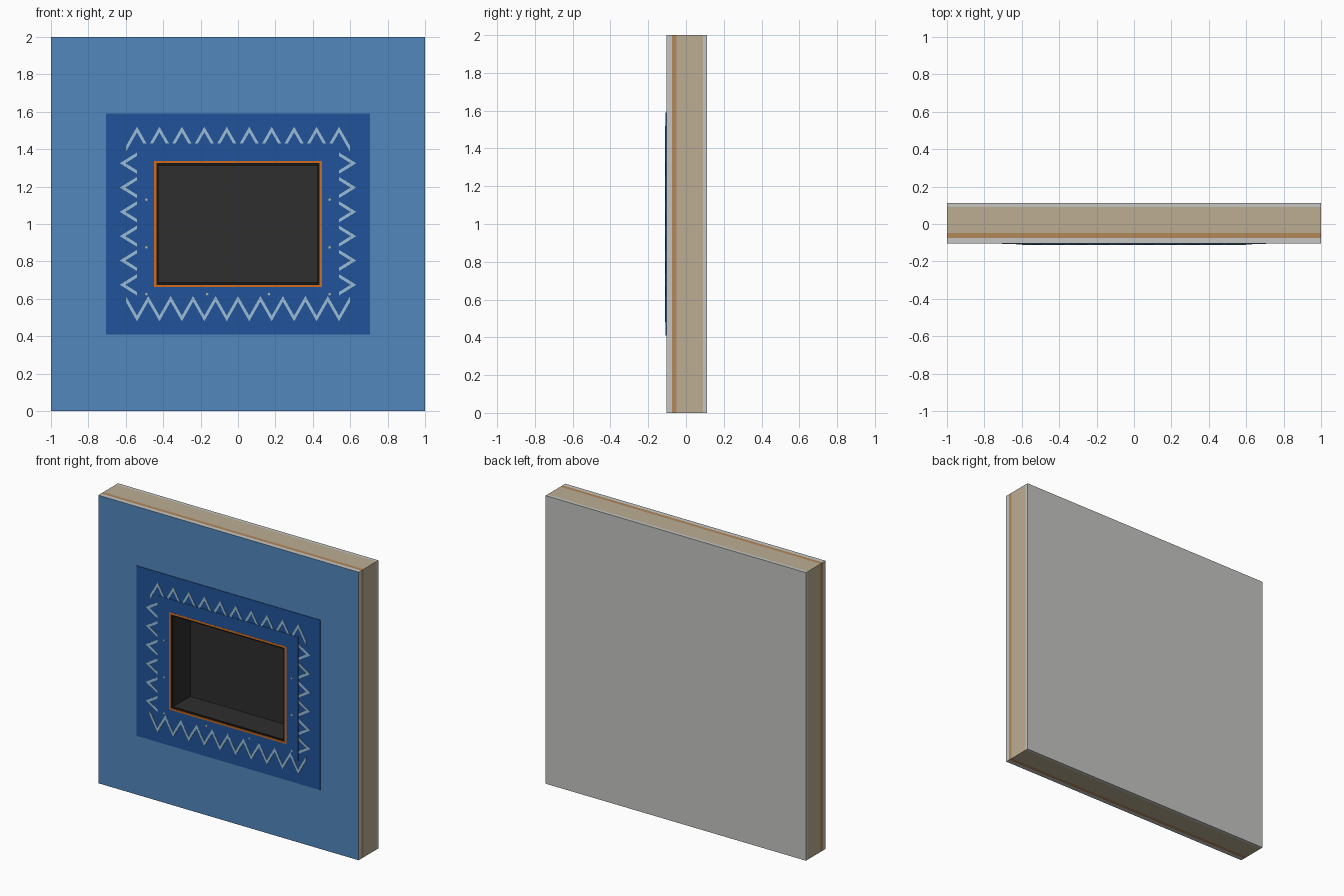
import bpy, bmesh, math
from mathutils import Matrix

if "Cube" in bpy.data.objects:
    bpy.data.objects.remove(bpy.data.objects["Cube"])


def mat(name, rgb):
    lin = [((c / 255 + 0.055) / 1.055) ** 2.4 if c > 10 else c / 255 / 12.92 for c in rgb]
    m = bpy.data.materials.new(name)
    m.diffuse_color = (*lin, 1)
    m.use_nodes = True
    m.node_tree.nodes["Principled BSDF"].inputs["Base Color"].default_value = m.diffuse_color
    return m


GREY = mat("plaster grey", (197, 197, 195))
BLUE = mat("wall blue", (82, 135, 190))
DARK = mat("surround dark blue", (33, 84, 156))
PALE = mat("zigzag pale blue", (155, 190, 215))
TAN = mat("core tan", (188, 174, 148))
BROWN = mat("board brown", (178, 136, 90))
ORANGE = mat("trim orange", (208, 108, 28))
BLACK = mat("gasket black", (20, 20, 20))
CHAR = mat("niche charcoal", (46, 46, 46))
PIN = mat("pin beige", (190, 175, 150))


def finish(name, bm, mats, front=None):
    bmesh.ops.recalc_face_normals(bm, faces=bm.faces)
    bm.normal_update()
    if front:
        # the faces looking forwards take the second colour
        for f in bm.faces:
            if f.normal.y < -0.9:
                f.material_index = 1
        mats = [mats, front]
    else:
        mats = [mats]
    me = bpy.data.meshes.new(name)
    bm.to_mesh(me)
    bm.free()
    for m in mats:
        me.materials.append(m)
    ob = bpy.data.objects.new(name, me)
    bpy.context.collection.objects.link(ob)
    return ob


def ring(name, outer, inner, y0, y1, m, front=None):
    """Rectangular plate centred on z = 1 with a rectangular hole."""
    bm = bmesh.new()
    sg = [(-1, -1), (1, -1), (1, 1), (-1, 1)]
    loops = [[bm.verts.new((sx * h[0], y, 1 + sz * h[1])) for sx, sz in sg]
             for h, y in ((outer, y0), (inner, y0), (inner, y1), (outer, y1))]
    for a in range(4):
        la, lb = loops[a], loops[(a + 1) % 4]
        for i in range(4):
            j = (i + 1) % 4
            bm.faces.new((la[i], la[j], lb[j], lb[i]))
    return finish(name, bm, m, front)


def box(name, half, y0, y1, m, front=None):
    bm = bmesh.new()
    bmesh.ops.create_cube(bm, size=1)
    for v in bm.verts:
        v.co = (v.co.x * 2 * half[0], y0 if v.co.y < 0 else y1, 1 + v.co.z * 2 * half[1])
    return finish(name, bm, m, front)


def zigzag(name, teeth, half_len, angle, lo, hi, y0, y1):
    """Mitred zigzag ribbon along one side of the opening, turned about its centre."""
    bm = bmesh.new()
    t, n = 0.015, teeth * 2
    rows = []
    for i in range(n + 1):
        u = -half_len + 2 * half_len * i / n
        v = hi if i % 2 else lo
        rows.append([bm.verts.new(p) for p in
                     ((u, y0, v - t), (u, y0, v + t), (u, y1, v + t), (u, y1, v - t))])
    for a, b in zip(rows, rows[1:]):
        for i in range(4):
            j = (i + 1) % 4
            bm.faces.new((a[i], a[j], b[j], b[i]))
    bm.faces.new(rows[0])
    bm.faces.new(rows[-1])
    turn = Matrix.Translation((0, 0, 1)) @ Matrix.Rotation(angle, 4, 'Y')
    bmesh.ops.transform(bm, matrix=turn, verts=bm.verts)
    return finish(name, bm, PALE)


# wall layers, front to back
WALL, HOLE = (1, 1), (0.445, 0.335)
ring("front_skin", WALL, HOLE, -0.104, -0.074, GREY, BLUE)
ring("board_layer", WALL, HOLE, -0.074, -0.049, BROWN)
ring("insulating_core", WALL, HOLE, -0.049, 0.09, TAN)
box("back_skin", WALL, 0.09, 0.112, GREY)

# stepped surround
ring("surround_outer", (0.705, 0.59), HOLE, -0.108, -0.104, DARK)
ring("surround_inner", (0.54, 0.43), HOLE, -0.1115, -0.108, DARK)

# niche
ring("opening_trim", (0.45, 0.338), (0.436, 0.326), -0.112, -0.09, ORANGE)
ring("niche_lining", (0.445, 0.335), (0.424, 0.314), -0.106, 0.086, CHAR, BLACK)
box("niche_back", (0.445, 0.335), 0.082, 0.09, CHAR)

# zigzag decoration; the inner step covers the roots of the top and side rows
zigzag("zigzag_top", 10, 0.6, 0, 0.4, 0.505, -0.110, -0.108)
zigzag("zigzag_bottom", 10, 0.6, math.pi, 0.4, 0.505, -0.112, -0.108)
zigzag("zigzag_right", 6, 0.39, math.pi / 2, 0.512, 0.617, -0.110, -0.108)
zigzag("zigzag_left", 6, 0.39, -math.pi / 2, 0.512, 0.617, -0.110, -0.108)

# fixing pins
spots = [(s * 0.49, z) for s in (-1, 1) for z in (0.625, 0.875, 1.13)]
spots += [(-0.165, 0.625), (0.165, 0.625)]
for k, (x, z) in enumerate(spots):
    bm = bmesh.new()
    place = Matrix.Translation((x, -0.1105, z)) @ Matrix.Rotation(math.pi / 2, 4, 'X')
    bmesh.ops.create_cone(bm, cap_ends=True, segments=8, radius1=0.007, radius2=0.007,
                          depth=0.003, matrix=place)
    finish(f"fixing_pin_{k + 1}", bm, PIN)
